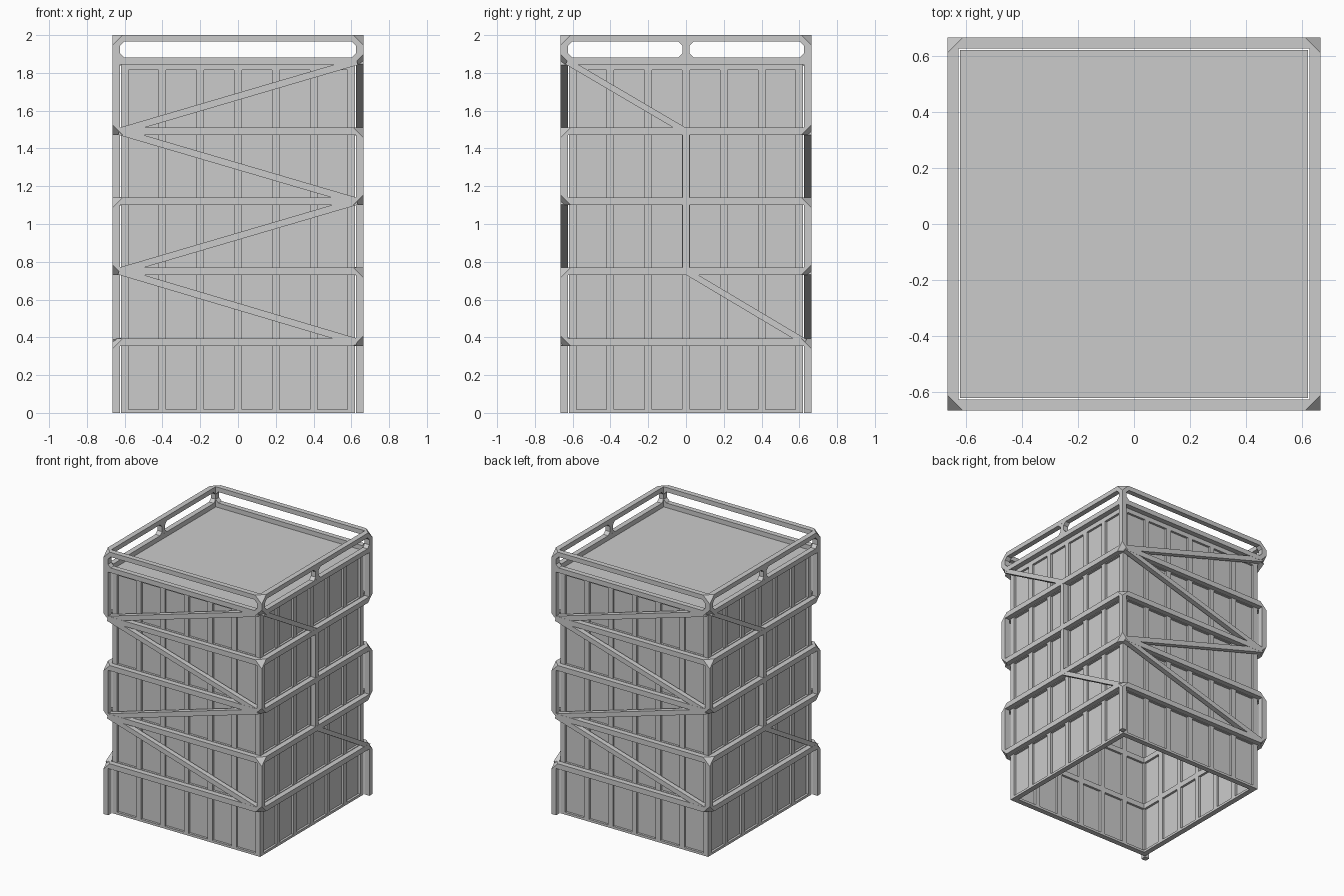
import bpy, bmesh, math
from mathutils import Vector, Matrix

if "Cube" in bpy.data.objects:
    bpy.data.objects.remove(bpy.data.objects["Cube"])

OUT, INN = 0.665, 0.625      # outer and inner faces of the exterior frame
CORE = 0.62                  # outer face of the core walls
CUT = 0.055                  # leg of the clipped frame corners
A = [(-1, -1), (1, 1)]       # the two kinds of corner alternate their posts
B = [(1, -1), (-1, 1)]


def finish(bm, name):
    bmesh.ops.recalc_face_normals(bm, faces=bm.faces)
    me = bpy.data.meshes.new(name)
    bm.to_mesh(me)
    bm.free()
    ob = bpy.data.objects.new(name, me)
    bpy.context.collection.objects.link(ob)
    return ob


def add_box(bm, lo, hi):
    lo, hi = Vector(lo), Vector(hi)
    d = hi - lo
    m = Matrix.Translation((lo + hi) / 2) @ Matrix.Diagonal((abs(d.x), abs(d.y), abs(d.z), 1))
    bmesh.ops.create_cube(bm, size=1, matrix=m)


def clip(bm, sx, sy, z, sz):
    """Slice off the frame corner at (sx, sy) whose outer face is at height z."""
    n = Vector((sx, sy, sz)).normalized()
    p = Vector((sx * (OUT - CUT), sy * OUT, z))
    r = bmesh.ops.bisect_plane(bm, geom=bm.verts[:] + bm.edges[:] + bm.faces[:],
                               plane_co=p, plane_no=n, clear_outer=True)
    edges = [e for e in r['geom_cut'] if isinstance(e, bmesh.types.BMEdge)]
    bmesh.ops.contextual_create(bm, geom=edges)


def ring(name, z0, z1, a_cut, b_cut):
    """Square band; a_cut / b_cut: +1 clips the top corners, -1 the bottom, 0 none."""
    bm = bmesh.new()
    sq = [(-1, -1), (1, -1), (1, 1), (-1, 1)]
    loops = [[bm.verts.new((x * r, y * r, z)) for x, y in sq]
             for r, z in ((OUT, z0), (OUT, z1), (INN, z1), (INN, z0))]
    for k in range(4):
        p, q = loops[k], loops[(k + 1) % 4]
        for i in range(4):
            j = (i + 1) % 4
            bm.faces.new((p[i], p[j], q[j], q[i]))
    for corners, c in ((A, a_cut), (B, b_cut)):
        if c:
            for sx, sy in corners:
                clip(bm, sx, sy, z1 if c > 0 else z0, c)
    finish(bm, name)


def post(sx, sy, z0, z1):
    bm = bmesh.new()
    add_box(bm, (sx * INN, sy * INN, z0), (sx * OUT, sy * OUT, z1))
    clip(bm, sx, sy, z1, 1)
    if z0 > 0:
        clip(bm, sx, sy, z0, -1)
    finish(bm, "corner_post")


def brace(name, p, q, width, normal):
    """Straight bar from p to q lying in the face with the given normal."""
    p, q, n = Vector(p), Vector(q), Vector(normal)
    d = q - p
    u = d.normalized()
    rot = Matrix((u, n, u.cross(n))).transposed().to_4x4()
    bm = bmesh.new()
    bmesh.ops.create_cube(bm, size=1, matrix=Matrix.Translation((p + q) / 2) @ rot
                          @ Matrix.Diagonal((d.length, OUT - INN - 0.002, width, 1)))
    finish(bm, name)


# Horizontal bands of the exterior frame
ring("floor_band", 0.355, 0.395, 1, -1)
ring("floor_band", 0.73, 0.77, -1, 1)
ring("floor_band", 1.10, 1.14, 1, -1)
ring("floor_band", 1.47, 1.51, -1, 1)
ring("roof_band", 1.845, 1.882, 0, -1)
ring("railing_top", 1.965, 2.0, 1, 1)

# Corner posts, alternating from level to level
for sx, sy in A:
    for z0, z1 in ((0, 0.395), (0.73, 1.14), (1.47, 2.0)):
        post(sx, sy, z0, z1)
for sx, sy in B:
    for z0, z1 in ((0.355, 0.77), (1.10, 1.51), (1.845, 2.0)):
        post(sx, sy, z0, z1)

# Braces: the back and left faces are the front and right turned half round
M = (OUT + INN) / 2
E = 0.63
zig = [(1, 0.375), (-1, 0.75), (1, 1.12), (-1, 1.49), (1, 1.86)]
for s in (1, -1):
    for (xa, za), (xb, zb) in zip(zig, zig[1:]):
        brace("zigzag_brace", (s * xa * E, -s * M, za), (s * xb * E, -s * M, zb), 0.037, (0, -s, 0))
    brace("side_brace", (s * M, -s * E, 1.86), (s * M, 0, 1.49), 0.033, (s, 0, 0))
    brace("side_brace", (s * M, 0, 0.75), (s * M, s * E, 0.375), 0.033, (s, 0, 0))
    brace("side_middle_post", (s * M, 0, 0.735), (s * M, 0, 1.505), 0.036, (s, 0, 0))
    brace("railing_middle_post", (s * M, 0, 1.85), (s * M, 0, 1.99), 0.036, (s, 0, 0))

# Small gussets inside the railing openings
g = 0.022
bm = bmesh.new()
for k in range(4):
    rot = Matrix.Rotation(k * math.pi / 2, 4, 'Z')
    ends = [(-INN, 1), (INN, -1)] + ([(-0.018, -1), (0.018, 1)] if k % 2 else [])
    for x, dx in ends:
        for z, dz in ((1.882, 1), (1.965, -1)):
            tri = [(x, z), (x + dx * g, z), (x, z + dz * g)]
            f, b = [[bm.verts.new(rot @ Vector((a, y, c))) for a, c in tri] for y in (-OUT, -INN)]
            bm.faces.new(f)
            bm.faces.new(b[::-1])
            for i in range(3):
                j = (i + 1) % 3
                bm.faces.new((f[i], f[j], b[j], b[i]))
finish(bm, "railing_gussets")

# Core walls: thin panels set back in a grid of mullions, open underneath
TOP = 1.845
panels, grid = bmesh.new(), bmesh.new()
for k in range(4):
    rot = Matrix.Rotation(k * math.pi / 2, 4, 'Z')
    for target, boxes in (
        (panels, [((-0.6, -0.603, 0), (0.6, -0.597, TOP))]),
        (grid, [((0.2 * i - 0.02, -CORE, 0), (0.2 * i + 0.02, -CORE + 0.04, TOP)) for i in range(-2, 4)]
         + [((-0.58, -CORE, z0), (0.58, -CORE + 0.04, z1)) for z0, z1 in
            ((0, 0.018), (0.355, 0.395), (0.73, 0.77), (1.10, 1.14), (1.47, 1.51), (1.815, TOP))]),
    ):
        old = set(target.verts)
        for lo, hi in boxes:
            add_box(target, lo, hi)
        bmesh.ops.transform(target, matrix=rot, verts=[v for v in target.verts if v not in old])
finish(panels, "wall_panels")
finish(grid, "wall_mullions")

# Flat roof
bm = bmesh.new()
add_box(bm, (-CORE, -CORE, 1.825), (CORE, CORE, 1.85))
finish(bm, "roof_slab")
